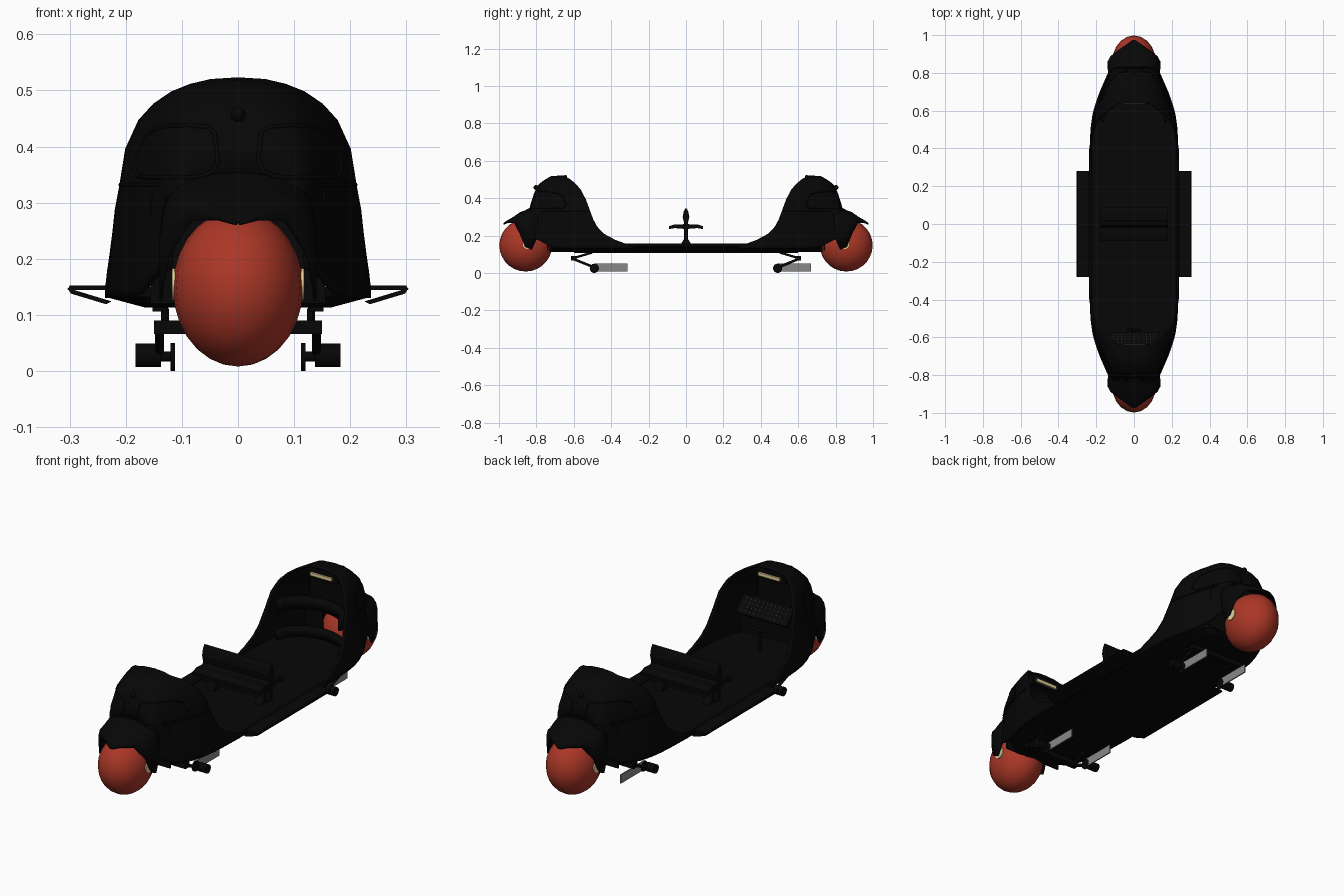
import bpy, bmesh, math
from mathutils import Matrix, Vector

if "Cube" in bpy.data.objects:
    bpy.data.objects.remove(bpy.data.objects["Cube"])


def material(name, rgb):
    m = bpy.data.materials.new(name)
    m.diffuse_color = (*rgb, 1)
    m.use_nodes = True
    m.node_tree.nodes["Principled BSDF"].inputs["Base Color"].default_value = m.diffuse_color
    return m


BLACK = material("black", (0.002, 0.002, 0.002))
RED = material("orange red", (0.41, 0.038, 0.02))
GREY = material("grey", (0.25, 0.25, 0.25))
CREAM = material("cream", (0.85, 0.68, 0.34))


def finish(name, bm, mat, thick=0, smooth=True):
    bmesh.ops.recalc_face_normals(bm, faces=bm.faces)
    me = bpy.data.meshes.new(name)
    bm.to_mesh(me)
    bm.free()
    me.materials.append(mat)
    ob = bpy.data.objects.new(name, me)
    bpy.context.collection.objects.link(ob)
    if smooth:
        bpy.ops.object.select_all(action='DESELECT')
        ob.select_set(True)
        bpy.context.view_layer.objects.active = ob
        bpy.ops.object.shade_smooth_by_angle(angle=math.radians(35))
    if thick:
        mod = ob.modifiers.new("thickness", 'SOLIDIFY')
        mod.thickness = thick
    return ob


def grid(name, rows, mat, thick):
    bm = bmesh.new()
    vs = [[bm.verts.new(p) for p in r] for r in rows]
    for a, b in zip(vs, vs[1:]):
        for i in range(len(a) - 1):
            bm.faces.new((a[i], a[i + 1], b[i + 1], b[i]))
    return finish(name, bm, mat, thick)


def box(name, loc, size, mat, rot=0):
    bm = bmesh.new()
    mx = Matrix.Translation(loc) @ Matrix.Rotation(rot, 4, 'X') @ Matrix.Diagonal((*size, 1))
    bmesh.ops.create_cube(bm, size=1, matrix=mx)
    return finish(name, bm, mat, smooth=False)


def prism(name, pts, axis, a, b, mat):
    """Closed profile extruded along x (pts are y,z) or along y (pts are x,z)."""
    bm = bmesh.new()
    ends = [[bm.verts.new((t, p, q) if axis == 'x' else (p, t, q)) for p, q in pts] for t in (a, b)]
    for e in ends:
        bm.faces.new(e)
    n = len(pts)
    for i in range(n):
        bm.faces.new((ends[0][i], ends[0][(i + 1) % n], ends[1][(i + 1) % n], ends[1][i]))
    return finish(name, bm, mat, smooth=False)


def ball(name, loc, radii, mat, seg=20, rings=14):
    bm = bmesh.new()
    bmesh.ops.create_uvsphere(bm, u_segments=seg, v_segments=rings, radius=1,
                              matrix=Matrix.Translation(loc) @ Matrix.Diagonal((*radii, 1)))
    return finish(name, bm, mat)


def disc(name, loc, r, depth, mat):
    bm = bmesh.new()
    bmesh.ops.create_cone(bm, cap_ends=True, segments=16, radius1=r, radius2=r, depth=depth,
                          matrix=Matrix.Translation(loc) @ Matrix.Rotation(math.pi / 2, 4, 'Y'))
    return finish(name, bm, mat)


def tube(name, pts, r, mat, closed=False):
    cu = bpy.data.curves.new(name, 'CURVE')
    cu.dimensions = '3D'
    cu.bevel_depth = r
    cu.bevel_resolution = 1
    cu.use_fill_caps = True
    sp = cu.splines.new('POLY')
    sp.points.add(len(pts) - 1)
    for p, c in zip(sp.points, pts):
        p.co = (*c, 1)
    sp.use_cyclic_u = closed
    cu.materials.append(mat)
    bpy.context.collection.objects.link(bpy.data.objects.new(name, cu))


def lerp(table, v):
    if v <= table[0][0]:
        return table[0][1]
    for (a, p), (b, q) in zip(table, table[1:]):
        if v <= b:
            return p + (q - p) * (v - a) / (b - a)
    return table[-1][1]


# Hood shape: width, top height and lower edge along y; section; sloping rim
WIDTH = [(.35, .237), (.5, .231), (.6, .217), (.7, .182), (.8, .138), (.832, .125)]
TOP = [(.63, .524), (.72, .518), (.76, .497), (.797, .465), (.815, .41), (.832, .355)]
LOW = [(.66, .13), (.72, .14), (.797, .18)]
SECTION = [(0, 1), (.04, 1), (.12, .99), (.2, .98), (.3, .965), (.4, .95), (.5, .925), (.675, .89),
           (.805, .8), (.88, .69), (.935, .56), (.97, .42), (.992, .24), (1, 0)]
RIM = [(.13, .28), (.155, .3), (.165, .35), (.19, .41), (.22, .455), (.26, .485), (.3, .503), (.38, .53),
       (.44, .56), (.49, .605), (.505, .637), (.52, .638)]


def hood_x(y, z):
    return lerp(WIDTH, y) * lerp(SECTION, (z - lerp(LOW, y)) / (lerp(TOP, y) - lerp(LOW, y)))


def hood_y(x, z):
    lo, hi = .5, .832
    for _ in range(30):
        mid = (lo + hi) / 2
        lo, hi = (mid, hi) if hood_x(mid, z) > x else (lo, mid)
    return lo


half = []
for q, f in SECTION:
    y0 = lerp(RIM, .13 + .39 * q)
    ys = [y0 + (.69 - y0) * k / 7 for k in range(8)] + [.72, .745, .77, .797, .806, .815, .832]
    half.append([(f * lerp(WIDTH, y), y, lerp(LOW, y) + (lerp(TOP, y) - lerp(LOW, y)) * q) for y in ys])

# Window outline in front view (x, z)
WINDOW = [(.036, .375), (.042, .425), (.055, .435), (.08, .437), (.1, .437), (.12, .437), (.145, .432),
          (.163, .42), (.178, .39), (.184, .362), (.178, .347), (.16, .345), (.14, .345), (.115, .345),
          (.09, .345), (.065, .347), (.045, .355)]
FENDER = [(.79, .135, .37, .2), (.825, .14, .355, .125), (.86, .14, .335, .14), (.888, .125, .325, .21),
          (.92, .085, .302, .268), (.955, .035, .282, .268), (.975, .005, .268, .26)]
ARCH = [(1, 0), (1, .5), (.95, .7), (.8, .87), (.5, .97), (0, 1)]

for s, end in ((-1, "front"), (1, "rear")):
    # Hood shell with window frames, trim and lamp
    rows = [[(x, s * y, z) for x, y, z in r] for r in half]
    rows += [[(-x, y, z) for x, y, z in r] for r in rows[-2::-1]]
    grid(end + "_hood", rows, BLACK, .008)
    ball(end + "_lamp", (0, s * .802, .457), (.013, .013, .013), BLACK, 12, 8)
    box(end + "_header", (0, s * .655, .485), (.16, .025, .05), BLACK)
    box(end + "_light_strip", (0, s * .638, .48), (.115, .008, .016), CREAM)
    # Ball wheel, bulkhead around it and pointed mudguard
    ball(end + "_wheel", (0, s * .857, .148), (.116, .141, .14), RED)
    box(end + "_bulkhead_top", (0, s * .74, .36), (.26, .008, .13), BLACK)
    for m, side in ((-1, "left"), (1, "right")):
        box(f"{end}_{side}_bulkhead", (m * .109, s * .74, .22), (.094, .008, .2), BLACK)
    arch = ARCH + [(-x, z) for x, z in ARCH[-2::-1]]
    grid(end + "_mudguard", [[(w * f, s * y, b + (t - b) * q) for f, q in arch]
                             for y, w, t, b in FENDER], BLACK, .006)
    # Skid axle
    box(end + "_axle", (0, s * .6, .078), (.3, .03, .024), BLACK)
    for m, side in ((-1, "left"), (1, "right")):
        tag = end + "_" + side
        tube(tag + "_window_frame", [(m * x, s * hood_y(x, z), z) for x, z in WINDOW], .004, BLACK, True)
        tube(tag + "_trim", [(m * hood_x(y, .332), s * y, .332) for y in (.53, .58, .63, .68, .73, .77)],
             .004, BLACK)
        disc(tag + "_hub", (m * .114, s * .845, .155), .028, .008, CREAM)
        tube(tag + "_skid_arm", [(m * .14, s * .61, .078), (m * .14, s * .49, .03)], .008, BLACK)
        tube(tag + "_strut", [(m * .13, s * .5, .11), (m * .13, s * .6, .08)], .007, BLACK)
        disc(tag + "_skid_roller", (m * .16, s * .49, .028), .021, .046, BLACK)
        disc(tag + "_skid_pin", (m * .126, s * .49, .026), .009, .026, BLACK)
        disc(tag + "_skid_flange", (m * .116, s * .49, .025), .025, .008, BLACK)
        box(tag + "_skid_blade", (m * .116, s * .49 + .09, .029), (.006, .175, .042), GREY)

# Tapered floor with narrower underside
quarter = [(.236, .34), (.228, .5), (.205, .62), (.165, .7), (.125, .73)]
outline = quarter + [(-x, y) for x, y in quarter[::-1]]
outline += [(-x, -y) for x, y in quarter] + [(x, -y) for x, y in quarter[::-1]]
bm = bmesh.new()
levels = [[bm.verts.new((x * k, y, z)) for x, y in outline] for k, z in ((1, .15), (1, .132), (.7, .113))]
bm.faces.new(levels[0])
bm.faces.new(levels[-1])
for a, b in zip(levels, levels[1:]):
    for i in range(len(a)):
        j = (i + 1) % len(a)
        bm.faces.new((a[i], a[j], b[j], b[i]))
finish("floor", bm, BLACK, smooth=False)

# Deck edges, keel rails and folding side steps
for m, side in ((-1, "left"), (1, "right")):
    tube(side + "_deck_edge", [(m * .23, y, .153) for y in (-.4, .4)], .007, BLACK)
    box(side + "_keel_rail", (m * .14, 0, .112), (.025, 1.2, .012), BLACK)
    box(side + "_inner_rail", (m * .05, 0, .111), (.02, 1.1, .01), BLACK)
    prism(side + "_step_plate", [(m * .22, .145), (m * .22, .152), (m * .3, .152), (m * .304, .144)],
          'y', -.28, .28, BLACK)
    prism(side + "_step_brace", [(m * .304, .148), (m * .298, .138), (m * .235, .119), (m * .225, .124),
                                 (m * .235, .127)], 'y', -.28, .28, BLACK)

# Back-to-back bench in the middle
prism("bench_back", [(-.008, .17), (-.008, .26), (-.018, .3), (-.012, .33), (0, .35), (.012, .33),
                     (.018, .3), (.008, .26), (.008, .17)], 'x', -.18, .18, BLACK)
for s, end in ((-1, "front"), (1, "rear")):
    prism(end + "_bench_seat", [(0, .235), (s * .06, .24), (s * .09, .235), (s * .09, .25),
                                (s * .06, .26), (s * .02, .258), (0, .27)], 'x', -.18, .18, BLACK)
for x in (-.13, .13):
    prism("bench_foot", [(-.03, .15), (-.012, .18), (-.01, .24), (.01, .24), (.012, .18), (.03, .15)],
          'x', x - .02, x + .02, BLACK)

# Dashboard with buttons in the front hood
centre, tilt = Vector((0, -.61, .325)), .8
box("dashboard", centre, (.27, .015, .09), BLACK, tilt)
box("dashboard_support", (0, -.64, .25), (.3, .03, .13), BLACK)
bm = bmesh.new()
for i in range(11):
    for j in range(4):
        p = centre + Matrix.Rotation(tilt, 3, 'X') @ Vector((-.11 + .022 * i, .009, -.03 + .02 * j))
        bmesh.ops.create_cube(bm, size=.004, matrix=Matrix.Translation(p))
finish("dashboard_buttons", bm, GREY, smooth=False)
tube("steering_column", [(0, -.57, .15), (0, -.56, .25)], .008, BLACK)
tube("steering_bar", [(-.04, -.56, .25), (.04, -.56, .25)], .007, BLACK)

# Curved couch bands in the rear hood
angles = [math.radians(a) for a in range(-90, 91, 15)]
for name, lo, hi in (("couch_seat_band", .165, .215), ("couch_back_band", .3, .36)):
    grid(name, [[(.175 * math.sin(a), .54 + .13 * math.cos(a), z) for a in angles] for z in (lo, hi)],
         BLACK, .015)
